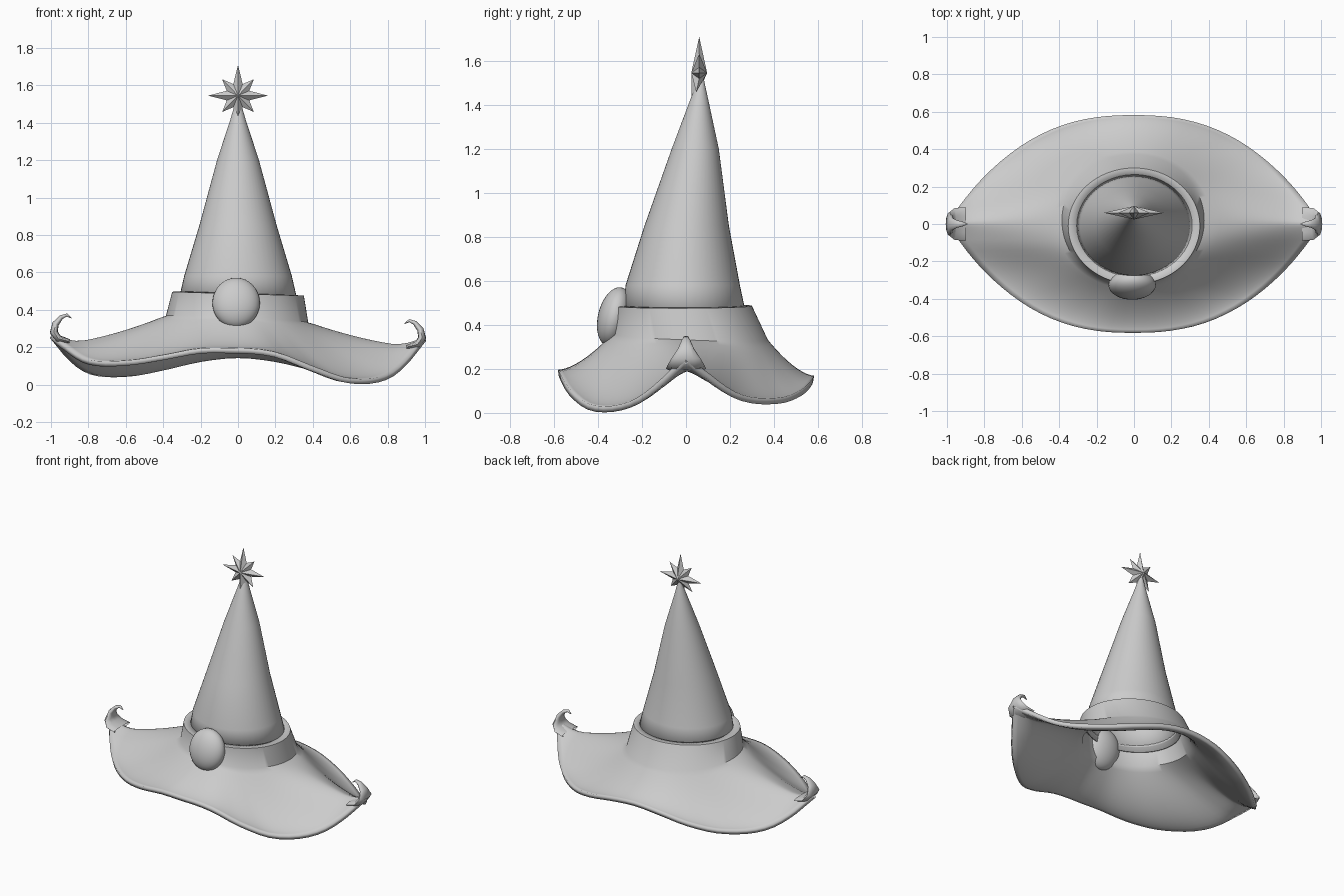
import bpy, bmesh, math
from mathutils import Vector

if "Cube" in bpy.data.objects:
    bpy.data.objects.remove(bpy.data.objects["Cube"])

grey = bpy.data.materials.new("plain grey")
grey.use_nodes = True
grey.diffuse_color = (0.6, 0.6, 0.6, 1)
grey.node_tree.nodes["Principled BSDF"].inputs["Base Color"].default_value = (0.6, 0.6, 0.6, 1)


def finish(name, bm, angle=None, thickness=0, offset=0):
    """Turn a bmesh into a named object, with optional shell thickness and smoothing."""
    bmesh.ops.recalc_face_normals(bm, faces=bm.faces)
    mesh = bpy.data.meshes.new(name)
    bm.to_mesh(mesh)
    bm.free()
    mesh.materials.append(grey)
    ob = bpy.data.objects.new(name, mesh)
    bpy.context.collection.objects.link(ob)
    if thickness:
        shell = ob.modifiers.new("shell", 'SOLIDIFY')
        shell.thickness, shell.offset = thickness, offset
    if angle:
        bpy.ops.object.select_all(action='DESELECT')
        ob.select_set(True)
        bpy.context.view_layer.objects.active = ob
        bpy.ops.object.shade_smooth_by_angle(angle=math.radians(angle))
    return ob


def loft(rings, cap_last=False):
    """Skin a list of closed rings of points."""
    bm = bmesh.new()
    loops = [[bm.verts.new(p) for p in ring] for ring in rings]
    n = len(loops[0])
    for a, b in zip(loops, loops[1:]):
        for i in range(n):
            j = (i + 1) % n
            bm.faces.new((a[i], a[j], b[j], b[i]))
    if cap_last:
        bm.faces.new(loops[-1])
    return bm


def spline(keys, t):
    """Smooth curve through evenly spaced keys, with t from 0 to 1; level at the start."""
    k = [keys[1]] + list(keys) + [2 * keys[-1] - keys[-2]]
    f = t * (len(keys) - 1)
    i = min(int(f), len(keys) - 2)
    u = f - i
    a, b, c, d = k[i:i + 4]
    return b + u / 2 * (c - a + u * (2 * a - 5 * b + 4 * c - d + u * (3 * (b - c) + d - a)))


SEGMENTS = 96
angles = [2 * math.pi * i / SEGMENTS for i in range(SEGMENTS)]

# Brim: collar lip, collar wall, then a drooping almond-shaped sheet
FRONT_LEFT = (.18, .16, .085, .02, .04, .18)
FRONT_RIGHT = (.18, .18, .145, .115, .12, .21)
BACK = (.155, .135, .09, .055, .07, .19)


def edge_point(a):
    x, s = math.cos(a), math.sin(a)
    y = math.copysign(.58 * (1 - abs(x) ** 2.5), s)
    front = spline(FRONT_LEFT if x > 0 else FRONT_RIGHT, abs(x))
    back = spline(BACK, abs(x))
    blend = min(1, max(0, .5 + y / .2))
    return Vector((x, y, front + (back - front) * blend))


def collar_bottom(a):
    c, s = math.cos(a), math.sin(a)
    return Vector((.37 * c - .005, .02 + .34 * s, .34 - .018 * c - .015 * s))


def brim_point(a, s):
    inner, edge = collar_bottom(a), edge_point(a)
    p = inner.lerp(edge, s)
    p.z = edge.z + (inner.z - edge.z) * (1 - s) ** 1.6
    p.z += .06 * max(0, (abs(p.x) - .8) / .2) ** 2
    return p


rings = [[(r * math.cos(a), -.01 + r * .88 * math.sin(a), .475 - .01 * math.cos(a))
          for a in angles] for r in (.3, .343)]
STEPS = 14
rings += [[brim_point(a, k / STEPS) for a in angles] for k in range(STEPS + 1)]
finish("brim", loft(rings), 45, .028)

# Crown: hollow cone that leans back towards the peak (z, centre y, x radius, y radius)
cone = ((.44, -.005, .32, .28), (.58, -.015, .288, .26), (.85, .003, .207, .192),
        (1.2, .042, .112, .107), (1.42, .06, .04, .042), (1.53, .07, .008, .008))
rings = [[(rx * math.cos(a), cy + ry * math.sin(a), z) for a in angles[::2]]
         for z, cy, rx, ry in cone]
finish("crown", loft(rings, True), 40, .008, -1)

# Curled brim tips
for name, side, lift in (("left_curl", 1, 0), ("right_curl", -1, .03)):
    path = ((.9, .2, .09, .012), (.96, .215, .085, .02), (.985, .25, .065, .022),
            (.975, .295, .035, .018), (.945, .33, .02, .012), (.915, .342, .012, .008),
            (.89, .325, .002, .002))
    rings = []
    for i, (x, z, wide, thick) in enumerate(path):
        before, after = path[max(i - 1, 0)], path[min(i + 1, len(path) - 1)]
        d = Vector((after[0] - before[0], after[1] - before[1])).normalized()
        ring = []
        for a in angles[::8]:
            off = thick * math.sin(a)
            ring.append((side * (x - d.y * off), wide * math.cos(a), z + lift + d.x * off))
        rings.append(ring)
    finish(name, loft(rings, True), 60)

# Round ornament on the front of the collar
bm = bmesh.new()
bmesh.ops.create_uvsphere(bm, u_segments=32, v_segments=16, radius=1)
gem = finish("round_ornament", bm, 60)
gem.scale = (.127, .075, .137)
gem.location = (-.01, -.325, .437)
gem.rotation_euler.x = math.radians(-14)

# Eight-pointed star on the peak, with a raised centre on both sides
bm = bmesh.new()
outline = []
for i in range(16):
    a = math.pi * i / 8
    r = .065 if i % 2 else (.16 if i % 4 == 0 else .12)
    x, z = r * math.sin(a), r * math.cos(a)
    outline.append(bm.verts.new((x, .3 * min(0, z + .04), z * 1.03)))
for y in (-.036, .036):
    centre = bm.verts.new((0, y, 0))
    for i in range(16):
        bm.faces.new((outline[i], outline[(i + 1) % 16], centre))
star = finish("star", bm)
star.location = (0, .06, 1.545)
